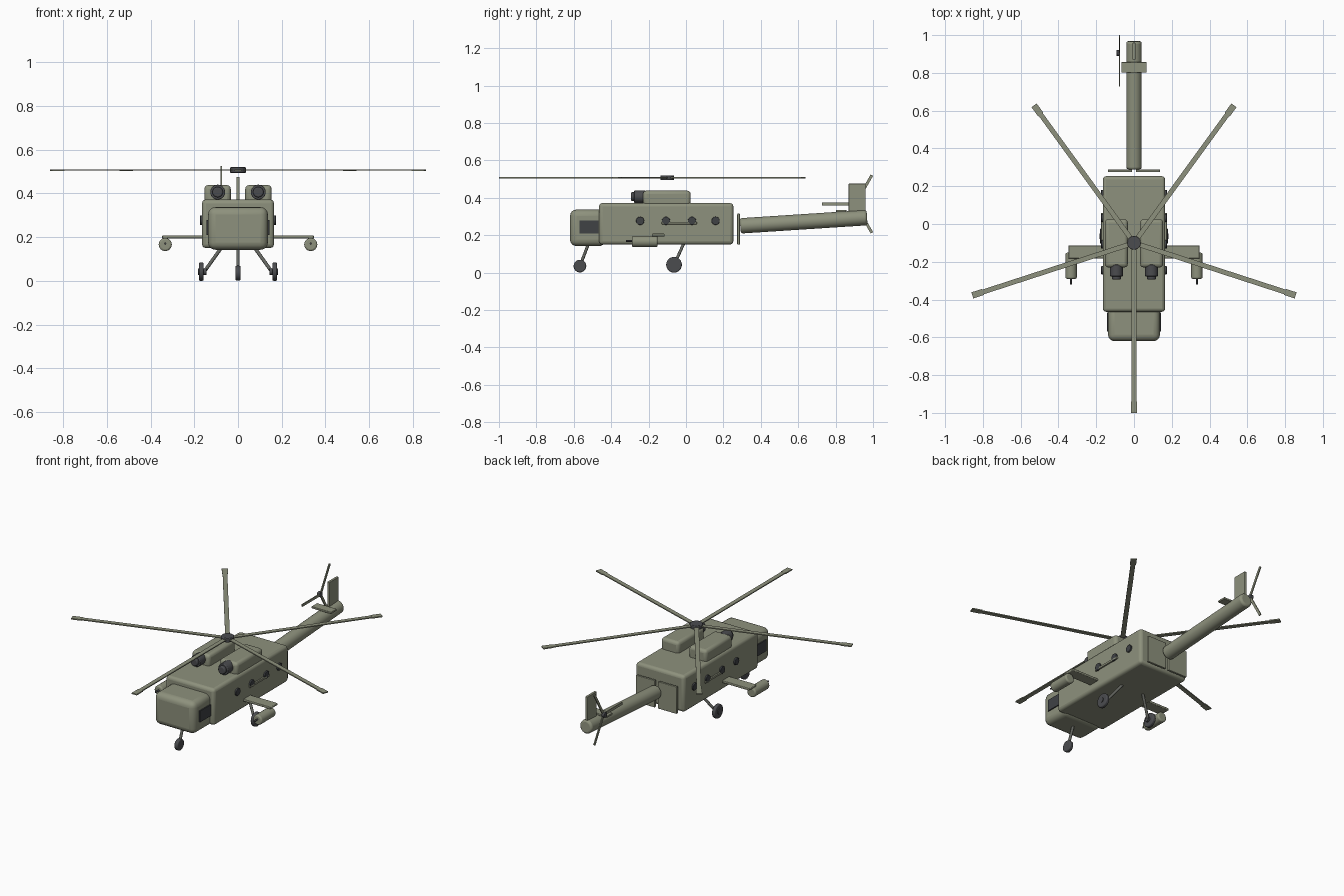
import bpy, bmesh, math
from mathutils import Vector

if "Cube" in bpy.data.objects:
    bpy.data.objects.remove(bpy.data.objects["Cube"])


def material(name, rgb):
    m = bpy.data.materials.new(name)
    m.diffuse_color = (*rgb, 1)
    m.use_nodes = True
    m.node_tree.nodes["Principled BSDF"].inputs["Base Color"].default_value = m.diffuse_color
    return m


OLIVE = material("olive_paint", (0.27, 0.285, 0.205))
DARK = material("dark_grey", (0.07, 0.072, 0.078))
GLASS = material("dark_glass", (0.05, 0.054, 0.06))
STEEL = material("strut_grey", (0.13, 0.135, 0.12))


def finish(name, mat, angle=40):
    o = bpy.context.object
    o.name = name
    o.data.materials.append(mat)
    bpy.ops.object.shade_smooth_by_angle(angle=math.radians(angle))
    return o


def bevel(o, width, segments=3):
    m = o.modifiers.new("bevel", 'BEVEL')
    m.width, m.segments = width, segments
    m.limit_method, m.angle_limit = 'ANGLE', math.radians(50)


def box(name, lo, hi, mat, bev=0, segments=3):
    lo, hi = Vector(lo), Vector(hi)
    bpy.ops.mesh.primitive_cube_add(size=1, location=(lo + hi) / 2)
    bpy.context.object.scale = hi - lo
    bpy.ops.object.transform_apply(location=False, rotation=False)
    o = finish(name, mat)
    if bev:
        bevel(o, bev, segments)
    return o


def rod(name, a, b, r, mat, bev=0, sides=24, r2=None):
    a, b = Vector(a), Vector(b)
    d = b - a
    bpy.ops.mesh.primitive_cone_add(vertices=sides, radius1=r, radius2=r if r2 is None else r2,
                                    depth=d.length, location=(a + b) / 2,
                                    rotation=d.to_track_quat('Z', 'Y').to_euler())
    o = finish(name, mat)
    if bev:
        bevel(o, bev)
    return o


# Fuselage, nose and tail
box("fuselage", (-0.165, -0.465, 0.15), (0.165, 0.253, 0.372), OLIVE, 0.018)
box("nose", (-0.137, -0.62, 0.142), (0.137, -0.43, 0.337), OLIVE, 0.034, 4)
rod("tail_boom", (0, 0.29, 0.25), (0, 0.968, 0.294), 0.041, OLIVE, 0.012, 32)
box("tail_fin", (-0.008, 0.87, 0.31), (0.008, 0.96, 0.476), OLIVE, 0.003)
box("tail_plane", (-0.067, 0.802, 0.324), (0.067, 0.857, 0.336), OLIVE, 0.003)

# Parts repeated on both sides
for s, side in ((-1, "left"), (1, "right")):
    def sbox(name, lo, hi, mat, bev=0):
        x0, x1 = sorted((s * lo[0], s * hi[0]))
        return box(f"{side}_{name}", (x0, *lo[1:]), (x1, *hi[1:]), mat, bev)

    def srod(name, a, b, r, mat, bev=0, sides=24, r2=None):
        return rod(f"{side}_{name}", (s * a[0], *a[1:]), (s * b[0], *b[1:]), r, mat, bev, sides, r2)

    # Engine housing and intake
    sbox("engine", (0.033, -0.23, 0.355), (0.154, 0.025, 0.438), OLIVE, 0.018)
    srod("intake", (0.093, -0.215, 0.406), (0.093, -0.277, 0.406), 0.034, DARK, 0.004)
    srod("intake_tip", (0.093, -0.27, 0.406), (0.093, -0.294, 0.406), 0.024, DARK, 0.006)

    # Cockpit window, portholes and door rail
    sbox("cockpit_window", (0.135, -0.57, 0.209), (0.144, -0.468, 0.278), GLASS)
    for i, y in enumerate((-0.245, -0.107, 0.032, 0.158)):
        srod(f"porthole_{i + 1}", (0.16, y, 0.277), (0.174, y, 0.277), 0.022, GLASS, 0.003)
    sbox("door_rail", (0.16, -0.13, 0.258), (0.174, 0.058, 0.271), OLIVE, 0.002)

    # Rear loading door
    sbox("rear_door", (0.01, 0.274, 0.15), (0.138, 0.288, 0.315), OLIVE, 0.003)

    # Stub wing, pod and gun
    sbox("stub_wing", (0.15, -0.183, 0.194), (0.347, -0.114, 0.208), OLIVE, 0.004)
    srod("pod", (0.333, -0.152, 0.166), (0.333, -0.29, 0.166), 0.03, OLIVE, 0.008)
    srod("pod_gun", (0.333, -0.28, 0.17), (0.333, -0.32, 0.17), 0.005, DARK, 0, 10)

    # Main wheel and strut
    srod("main_strut", (0.07, -0.01, 0.16), (0.152, -0.062, 0.045), 0.008, STEEL, 0, 12)
    srod("main_wheel", (0.157, -0.064, 0.042), (0.179, -0.064, 0.042), 0.042, DARK, 0.006)
    srod("main_axle", (0.145, -0.064, 0.042), (0.183, -0.064, 0.042), 0.015, DARK)

# Nose wheel
rod("nose_strut", (0, -0.523, 0.15), (0, -0.565, 0.04), 0.008, STEEL, 0, 12)
rod("nose_wheel", (-0.012, -0.567, 0.035), (0.012, -0.567, 0.035), 0.034, DARK, 0.006)

# Main rotor: hub and five blades with wider tips
C = Vector((0, -0.1, 0.507))
rod("rotor_hub", C - Vector((0, 0, 0.013)), C + Vector((0, 0, 0.013)), 0.036, DARK, 0.004, 32)
for i in range(5):
    a = math.radians(-90 + 72 * i)
    for name, r0, r1, w, t in (("blade", 0.02, 0.85, 0.026, 0.006),
                               ("blade_tip", 0.84, 0.9, 0.034, 0.007)):
        o = box(f"rotor_{name}_{i + 1}", (r0, -w / 2, -t / 2), (r1, w / 2, t / 2), OLIVE)
        mid = (r0 + r1) / 2
        o.location = C + Vector((math.cos(a), math.sin(a), 0)) * mid
        o.rotation_euler = (0, 0, a)

# Tail rotor: hub and three blades
T = Vector((-0.077, 0.905, 0.367))
rod("tail_rotor_hub", T - Vector((0.015, 0, 0)), T + Vector((0.004, 0, 0)), 0.016, DARK, 0.002)
for i in range(3):
    a = math.radians(180 + 120 * i)
    o = box(f"tail_rotor_blade_{i + 1}", (-0.003, 0.008, -0.0075), (0.003, 0.178, 0.0075), OLIVE)
    o.location = T + Vector((0, math.cos(a), math.sin(a))) * 0.093
    o.rotation_euler = (a, 0, 0)
